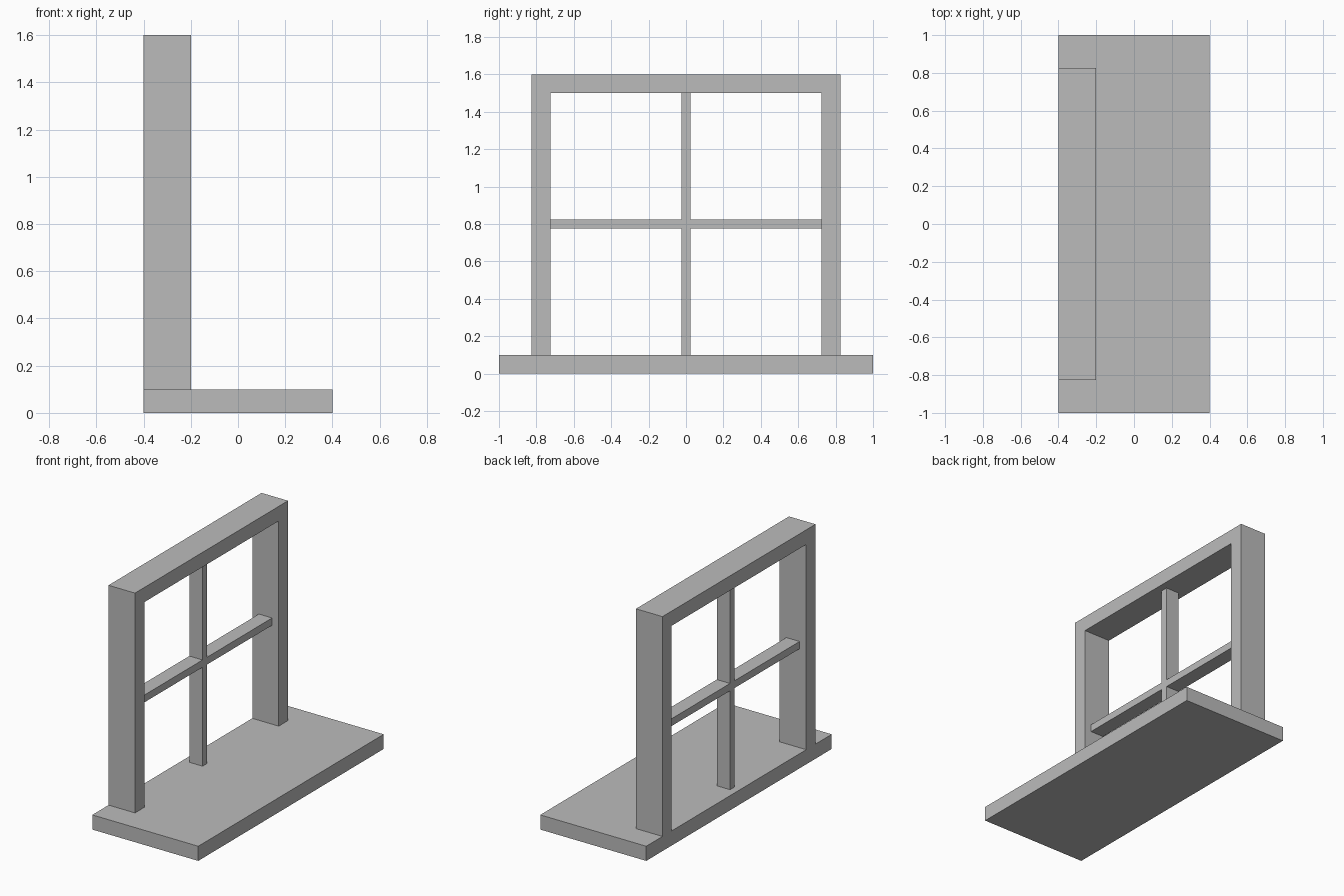
import bpy
from mathutils import Vector

cube = bpy.data.objects.get("Cube")
if cube:
    bpy.data.objects.remove(cube, do_unlink=True)

# Single plain grey
grey = bpy.data.materials.new("plain_grey")
grey.use_nodes = True
colour = (0.5, 0.5, 0.5, 1)
grey.diffuse_color = colour
grey.node_tree.nodes["Principled BSDF"].inputs["Base Color"].default_value = colour


def box(name, low, high):
    """Box between two opposite corners."""
    low, high = Vector(low), Vector(high)
    bpy.ops.mesh.primitive_cube_add(size=1, location=(low + high) / 2)
    obj = bpy.context.object
    obj.name = name
    obj.scale = high - low
    bpy.ops.object.transform_apply(location=False, rotation=False, scale=True)
    obj.data.materials.append(grey)
    return obj


SILL_TOP, TOP = 0.1, 1.6
BACK, FRONT = -0.4, -0.2          # frame depth along x
OUTER, INNER = 0.825, 0.725       # frame half widths along y
RAIL = TOP - 0.1                  # underside of the top rail
BAR_BACK, BAR_FRONT = -0.35, -0.25
HALF = 0.025                      # half thickness of glazing bars
MID = (SILL_TOP + RAIL) / 2

# Window sill
box("sill", (-0.4, -1, 0), (0.4, 1, SILL_TOP))

# Outer frame, as one mesh: posts and top rail from an arch profile
arch = [(-OUTER, SILL_TOP), (-INNER, SILL_TOP), (-INNER, RAIL), (INNER, RAIL),
        (INNER, SILL_TOP), (OUTER, SILL_TOP), (OUTER, TOP), (-OUTER, TOP)]
n = len(arch)
verts = [(x, y, z) for x in (BACK, FRONT) for y, z in arch]
faces = [tuple(reversed(range(n))), tuple(range(n, 2 * n))]
faces += [(i, (i + 1) % n, (i + 1) % n + n, i + n) for i in range(n)]
mesh = bpy.data.meshes.new("window_frame")
mesh.from_pydata(verts, [], faces)
mesh.materials.append(grey)
frame = bpy.data.objects.new("window_frame", mesh)
bpy.context.collection.objects.link(frame)

# Glazing bars: one upright, and a crossbar in two halves
box("upright_bar", (BAR_BACK, -HALF, SILL_TOP), (BAR_FRONT, HALF, RAIL))
for name, y0, y1 in (("right_crossbar", -INNER, -HALF), ("left_crossbar", HALF, INNER)):
    box(name, (BAR_BACK, y0, MID - HALF), (BAR_FRONT, y1, MID + HALF))
